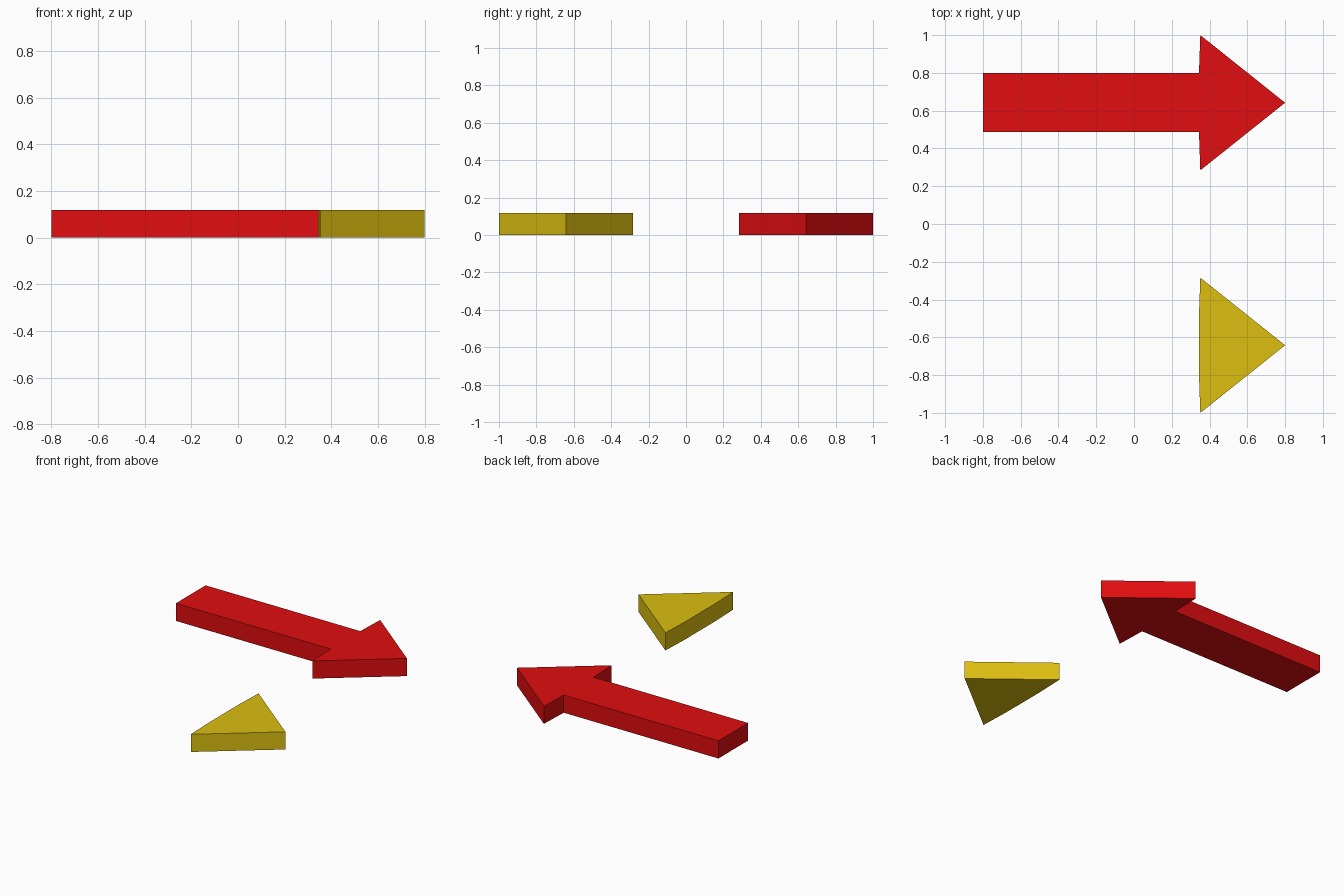
import bpy
import bmesh

if "Cube" in bpy.data.objects:
    bpy.data.objects.remove(bpy.data.objects["Cube"])

HEIGHT = 0.118


def material(name, color):
    mat = bpy.data.materials.new(name)
    mat.diffuse_color = color
    mat.use_nodes = True
    mat.node_tree.nodes["Principled BSDF"].inputs["Base Color"].default_value = mat.diffuse_color
    return mat


def extruded_plate(name, outline, mat):
    """Flat plate from a counter-clockwise outline, standing on z = 0."""
    bm = bmesh.new()
    face = bm.faces.new([bm.verts.new((x, y, 0)) for x, y in outline])
    top = bmesh.ops.extrude_face_region(bm, geom=[face], use_keep_orig=True)["geom"]
    bmesh.ops.translate(bm, vec=(0, 0, HEIGHT),
                        verts=[v for v in top if isinstance(v, bmesh.types.BMVert)])
    bmesh.ops.recalc_face_normals(bm, faces=bm.faces)
    mesh = bpy.data.meshes.new(name)
    bm.to_mesh(mesh)
    bm.free()
    mesh.materials.append(mat)
    obj = bpy.data.objects.new(name, mesh)
    bpy.context.collection.objects.link(obj)
    return obj


# Arrow head outline around its own centre line, with slightly set back shaft corners
lower = [(0.344, -0.155), (0.351, -0.358)]
upper = [(0.351, 0.358), (0.344, 0.158)]
head = lower + [(0.8, 0.0)] + upper

# Full arrow: head plus long shaft
arrow = extruded_plate("red_arrow", head + [(-0.8, 0.158), (-0.8, -0.155)],
                       material("red", (0.75, 0.004, 0.005, 1)))
arrow.location.y = 0.642

# Loose arrow head
pointer = extruded_plate("yellow_arrow_head", head,
                         material("yellow", (0.72, 0.52, 0.005, 1)))
pointer.location.y = -0.642
